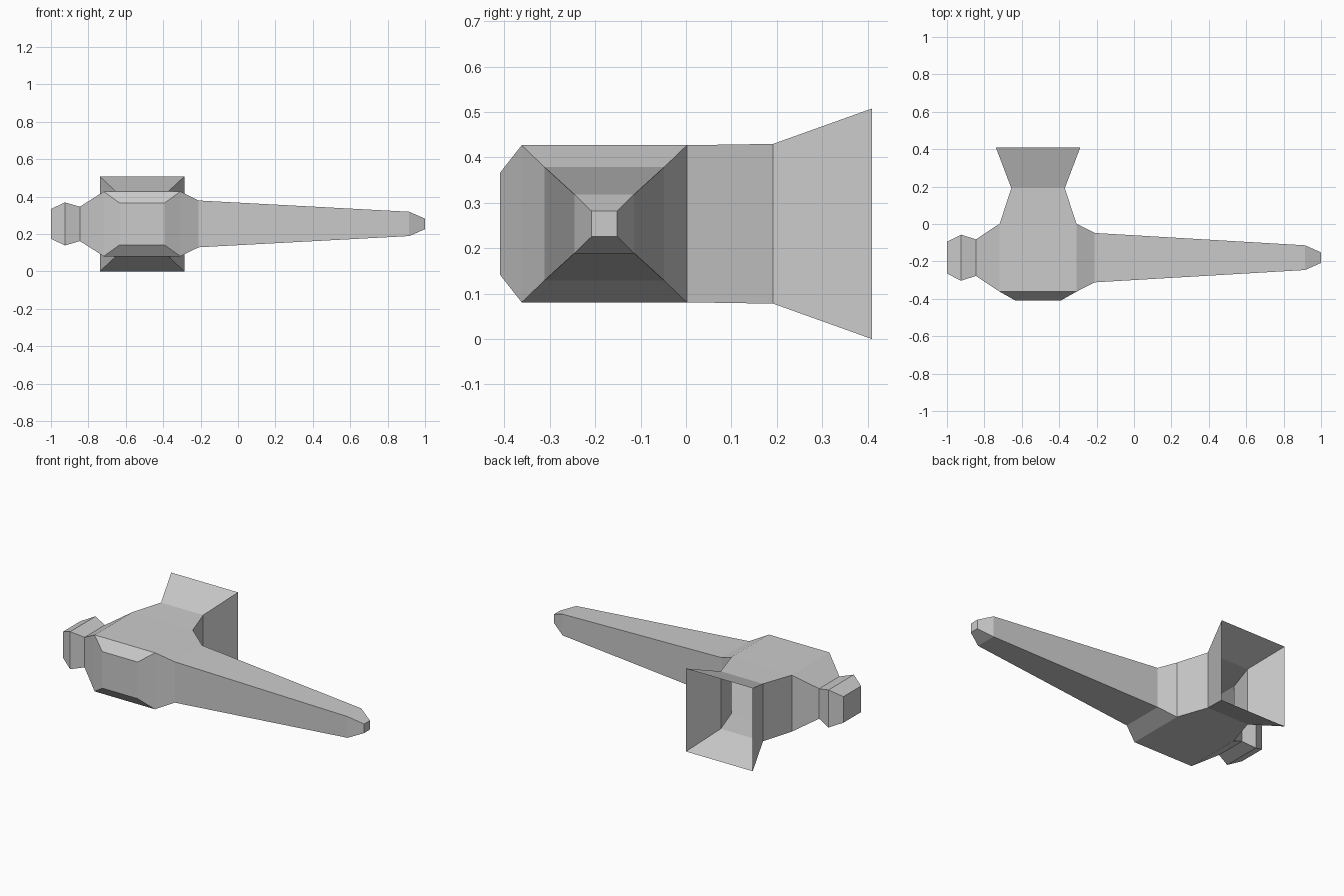
import bpy
import bmesh

cube = bpy.data.objects.get("Cube")
if cube:
    bpy.data.objects.remove(cube, do_unlink=True)

grey = bpy.data.materials.new("plain grey")
grey.use_nodes = True
colour = (0.6, 0.6, 0.6, 1.0)
grey.diffuse_color = colour
grey.node_tree.nodes["Principled BSDF"].inputs["Base Color"].default_value = colour

bm = bmesh.new()
MID_X, MID_Y, MID_Z = -0.513, -0.18, 0.254
CORNERS = ((-1, -1), (1, -1), (1, 1), (-1, 1))


def arm(axis, stations, capped=True):
    """Rectangular tube along x or y; each station is (position, half width, half height)."""
    rings = []
    for pos, wide, high in stations:
        ring = []
        for u, v in CORNERS:
            z = MID_Z + v * high
            if axis == "x":
                ring.append(bm.verts.new((pos, MID_Y + u * wide, z)))
            else:
                ring.append(bm.verts.new((MID_X + u * wide, pos, z)))
        rings.append(ring)
    for a, b in zip(rings, rings[1:]):
        for i in range(4):
            j = (i + 1) % 4
            bm.faces.new((a[i], a[j], b[j], b[i]))
    if capped:
        bm.faces.new(rings[-1])


# Central block: half sizes and the limits of its four open sides
HX, HY, HZ = 0.205, 0.182, 0.173
left, right = MID_X + HX, MID_X - HX
front, back = MID_Y - HY, MID_Y + HY

# Long tapering arm
arm("x", [(left, HY, HZ), (-0.21, 0.132, 0.125),
          (0.915, 0.066, 0.065), (1.0, 0.028, 0.028)])
# Short knob
arm("x", [(right, HY, HZ), (-0.845, 0.098, 0.092),
          (-0.925, 0.123, 0.115), (-1.0, 0.085, 0.08)])
# Bevelled front
arm("y", [(front, HX, HZ), (-0.41, 0.12, 0.112)])
# Flared open funnel at the back
arm("y", [(back, HX, HZ), (0.192, 0.143, 0.176), (0.41, 0.226, 0.254)], capped=False)

# Top and bottom of the central block
for side in (-1, 1):
    bm.faces.new([bm.verts.new((MID_X + u * HX, MID_Y + v * HY, MID_Z + side * HZ))
                  for u, v in CORNERS])

bmesh.ops.remove_doubles(bm, verts=bm.verts[:], dist=0.001)
bmesh.ops.recalc_face_normals(bm, faces=bm.faces[:])

mesh = bpy.data.meshes.new("hollow_body")
bm.to_mesh(mesh)
bm.free()
mesh.materials.append(grey)
body = bpy.data.objects.new("hollow_body", mesh)
bpy.context.collection.objects.link(body)
